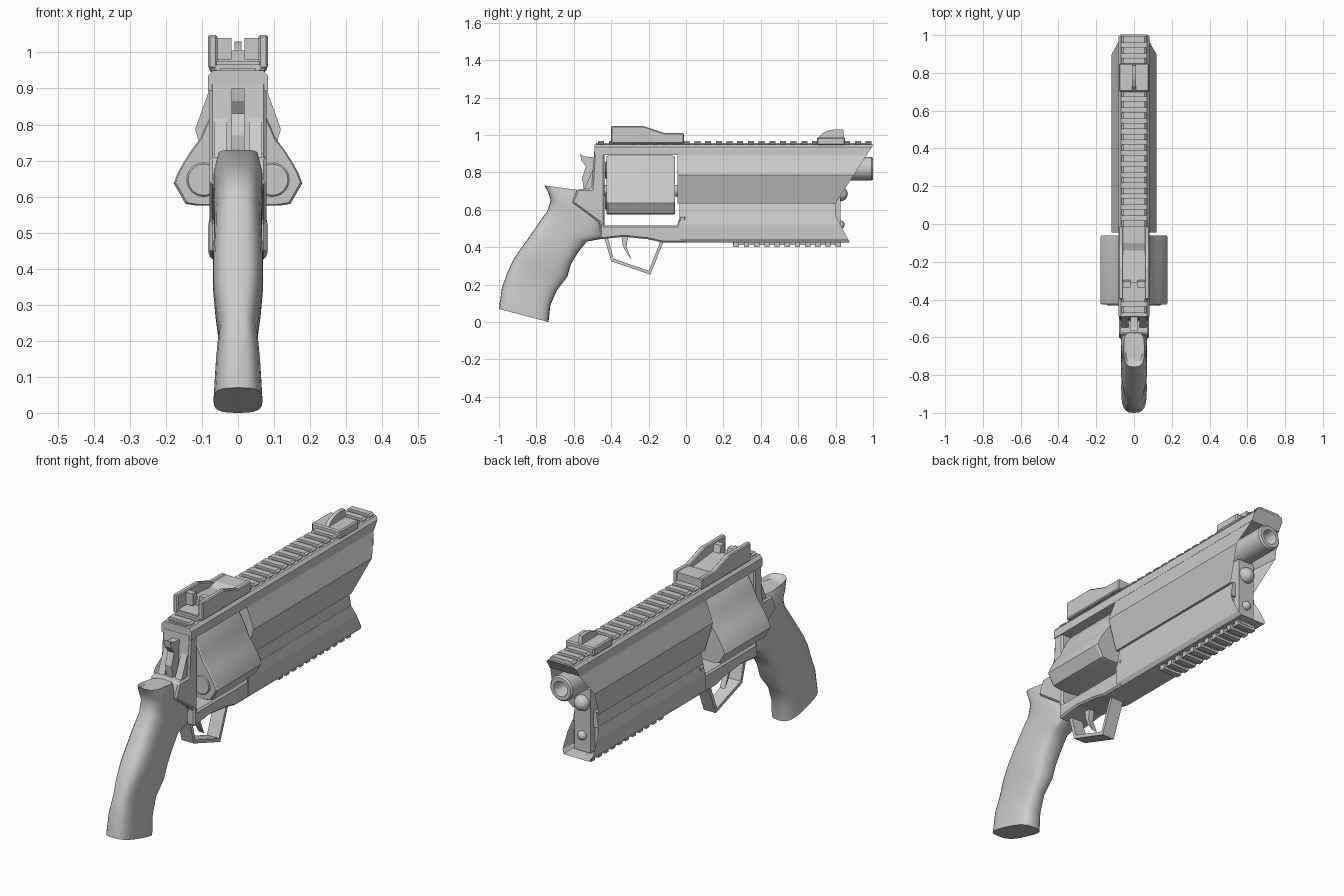
import bpy, bmesh, math
from mathutils import Vector

if "Cube" in bpy.data.objects:
    bpy.data.objects.remove(bpy.data.objects["Cube"])


def finish(name, bm, smooth=None, bevel=0):
    bmesh.ops.recalc_face_normals(bm, faces=bm.faces[:])
    me = bpy.data.meshes.new(name)
    bm.to_mesh(me)
    bm.free()
    ob = bpy.data.objects.new(name, me)
    bpy.context.collection.objects.link(ob)
    if smooth:
        for p in me.polygons:
            p.use_smooth = True
        me.set_sharp_from_angle(angle=math.radians(smooth))
    if bevel:
        m = ob.modifiers.new("bevel", 'BEVEL')
        m.width, m.segments, m.limit_method = bevel, 1, 'ANGLE'
        m.angle_limit = math.radians(50)
    return ob


def loft(name, rings, smooth=None, bevel=0, recess=None):
    """Bridge equal-length rings and cap both ends; recess=(inset, y) hollows the last cap."""
    bm = bmesh.new()
    vs = [[bm.verts.new(p) for p in r] for r in rings]
    n = len(vs[0])
    for a, b in zip(vs, vs[1:]):
        for i in range(n):
            bm.faces.new((a[i], a[(i + 1) % n], b[(i + 1) % n], b[i]))
    bm.faces.new(vs[0])
    end = bm.faces.new(vs[-1])
    if recess:
        bmesh.ops.recalc_face_normals(bm, faces=bm.faces[:])
        bmesh.ops.inset_region(bm, faces=[end], thickness=recess[0])
        for v in end.verts:
            v.co.y = recess[1]
    return finish(name, bm, smooth, bevel)


def side_plate(name, pts, x0, x1, **kw):
    """Side profile in (y, z) extruded along x."""
    return loft(name, [[(x, y, z) for y, z in pts] for x in (x0, x1)], **kw)


def section(name, half, y0, front, **kw):
    """Half cross-section in (x, z), mirrored, run from y0 to a front given per height."""
    pts = half + [(-x, z) for x, z in reversed(half)]
    return loft(name, [[(x, y0, z) for x, z in pts], [(x, front(z), z) for x, z in pts]], **kw)


def box(name, x, y, z, **kw):
    return side_plate(name, [(y[0], z[0]), (y[1], z[0]), (y[1], z[1]), (y[0], z[1])], x[0], x[1], **kw)


def lathe(name, prof, x, z, n=24):
    """Profile of (radius, y) revolved about an axis along y."""
    rings = [[(x + r * math.cos(2 * math.pi * i / n), y, z + r * math.sin(2 * math.pi * i / n))
              for i in range(n)] for r, y in prof]
    return loft(name, rings, smooth=40)


def ball(name, r, y, z):
    bm = bmesh.new()
    bmesh.ops.create_uvsphere(bm, u_segments=20, v_segments=12, radius=r)
    bmesh.ops.translate(bm, verts=bm.verts[:], vec=Vector((0, y, z)))
    return finish(name, bm, 60)


# Barrel shroud with slanted, hollow front
slant = lambda z: 1.0 - (0.945 - z) * 0.645
section("top_strap", [(0.07, 0.95), (0.083, 0.935), (0.083, 0.893)], -0.49, slant)
section("barrel_shroud", [(0.082, 0.925), (0.082, 0.89), (0.119, 0.787), (0.073, 0.634)],
        -0.045, slant, recess=(0.014, 0.76))

# Lower frame with flared front
section("shroud_seam", [(0.06, 0.64), (0.072, 0.565)], -0.035, lambda z: 0.80)
section("lower_frame", [(0.072, 0.572), (0.083, 0.52), (0.083, 0.445), (0.07, 0.425)], -0.035,
        lambda z: 0.80 + (0.57 - z) * 0.52, recess=(0.012, 0.79))
box("front_core", (-0.045, 0.045), (0.3, 0.825), (0.44, 0.76))

# Barrel and the two rod ends below it
lathe("barrel", [(0.063, 0.4), (0.063, 0.992), (0.056, 1.0), (0.038, 1.0), (0.034, 0.99), (0.034, 0.8)], 0, 0.82)
ball("ejector_rod_end", 0.04, 0.825, 0.685)
ball("guide_rod_end", 0.023, 0.825, 0.52)

# Rear frame around the cylinder window
side_plate("rear_frame", [(-0.49, 0.92), (-0.435, 0.92), (-0.435, 0.515), (-0.05, 0.515), (-0.03, 0.568),
                          (0.0, 0.568), (0.0, 0.426), (-0.13, 0.426), (-0.2, 0.442), (-0.33, 0.456),
                          (-0.46, 0.442), (-0.46, 0.53), (-0.61, 0.64), (-0.58, 0.71), (-0.505, 0.71)],
           -0.079, 0.079, bevel=0.008)

# Three-chamber cylinder with truncated triangular outline
cz, ring = 0.702, []
for k in range(3):
    for a, r in ((-60, 0.12), (-42, 0.132), (-28, 0.15), (-18, 0.171), (-10, 0.19),
                 (10, 0.19), (18, 0.171), (28, 0.15), (42, 0.132)):
        t = math.radians(90 + 120 * k + a)
        ring.append((r * math.cos(t), r * math.sin(t)))
loft("cylinder", [[(x * s, y, cz + z * s) for x, z in ring]
                  for y, s in ((-0.425, 0.97), (-0.418, 1), (-0.07, 1), (-0.06, 0.97))], smooth=25)
for k in range(3):
    t = math.radians(90 + 120 * k)
    cx, cc = 0.11 * math.cos(t), cz + 0.11 * math.sin(t)
    lathe(f"cartridge_rim_{k}", [(0.047, -0.40), (0.047, -0.428), (0.043, -0.432)], cx, cc)
lathe("cylinder_axle", [(0.03, -0.45), (0.03, 0.0)], 0, cz, 12)

# Grip: lofted rounded sections (back y, back z, front y, front z, half width)
grip = [(-1.0, .07, -.735, 0, .068), (-.985, .18, -.725, .09, .062), (-.957, .26, -.69, .17, .054),
        (-.925, .33, -.635, .24, .064), (-.885, .39, -.615, .31, .07), (-.835, .46, -.575, .375, .07),
        (-.78, .54, -.53, .43, .067), (-.74, .595, -.45, .445, .066), (-.724, .65, -.45, .52, .068),
        (-.735, .69, -.53, .63, .068), (-.757, .73, -.57, .705, .055)]
rings = []
for yb, zb, yf, zf, w in grip:
    r = []
    for i in range(24):
        t = 2 * math.pi * i / 24
        c, s = (math.copysign(abs(f(t)) ** 0.65, f(t)) for f in (math.cos, math.sin))
        u = 0.5 + 0.5 * c
        r.append((w * s, yb + (yf - yb) * u, zb + (zf - zb) * u))
    rings.append(r)
# dished top surface behind the hammer
rings.append([(x * 0.8, -0.665 + (y + 0.665) * 0.75, 0.708) for x, y, z in rings[-1]])
loft("grip", rings, smooth=45)

# Hammer and its side ears
side_plate("hammer", [(-.566, .90), (-.545, .885), (-.48, .88), (-.48, .70), (-.545, .70), (-.556, .77),
                      (-.535, .83), (-.56, .865)], -0.018, 0.018)
for s in (-1, 1):
    side_plate("hammer_ear", [(-.48, .86), (-.505, .80), (-.54, .72), (-.56, .69), (-.48, .69)],
               s * 0.03, s * 0.066)

# Trigger and angular guard
side_plate("trigger", [(-.345, .46), (-.31, .46), (-.318, .40), (-.29, .33), (-.318, .37), (-.338, .41)],
           -0.014, 0.014)
side_plate("trigger_guard", [(-.437, .45), (-.40, .325), (-.19, .253), (-.12, .43), (-.138, .43),
                             (-.199, .274), (-.387, .338), (-.418, .45)], -0.034, 0.034)

# Top and bottom accessory rails
box("top_rail_base", (-0.05, 0.05), (-0.48, 0.985), (0.94, 0.956))
for i in range(26):
    y = -0.47 + i * 0.0572
    section("top_rail_tooth", [(0.056, 0.968), (0.066, 0.96), (0.056, 0.945)], y, lambda z: y + 0.032)
box("under_rail_base", (-0.04, 0.04), (0.25, 0.83), (0.412, 0.43))
for i in range(11):
    y = 0.255 + i * 0.0545
    box("under_rail_tooth", (-0.052, 0.052), (y, y + 0.028), (0.4, 0.43))

# Rear sight: side walls, floor and notch plate
for s in (-1, 1):
    side_plate("rear_sight_wall", [(-.4, .955), (-.4, 1.048), (-.23, 1.048), (-.115, 1.01), (-.012, 1.01),
                                   (-.012, .955)], s * 0.057, s * 0.083, bevel=0.005)
    side_plate("rear_sight_notch", [(-.335, .98), (-.335, 1.04), (-.305, 1.04), (-.29, .98)],
               s * 0.018, s * 0.06)
side_plate("rear_sight_floor", [(-.31, .955), (-.31, 1.005), (-.14, .99), (-.1, 1.006), (-.014, 1.006),
                                (-.014, .955)], -0.06, 0.06)
box("rear_sight_base", (-0.06, 0.06), (-0.398, -0.3), (0.95, 0.975))

# Front sight: base, low cheeks and blade
box("front_sight_base", (-0.08, 0.08), (0.7, 0.85), (0.945, 0.988), bevel=0.006)
side_plate("front_sight_blade", [(.705, .985), (.73, 1.01), (.765, 1.025), (.80, 1.03), (.84, 1.028), (.846, .985)],
           -0.01, 0.01)
